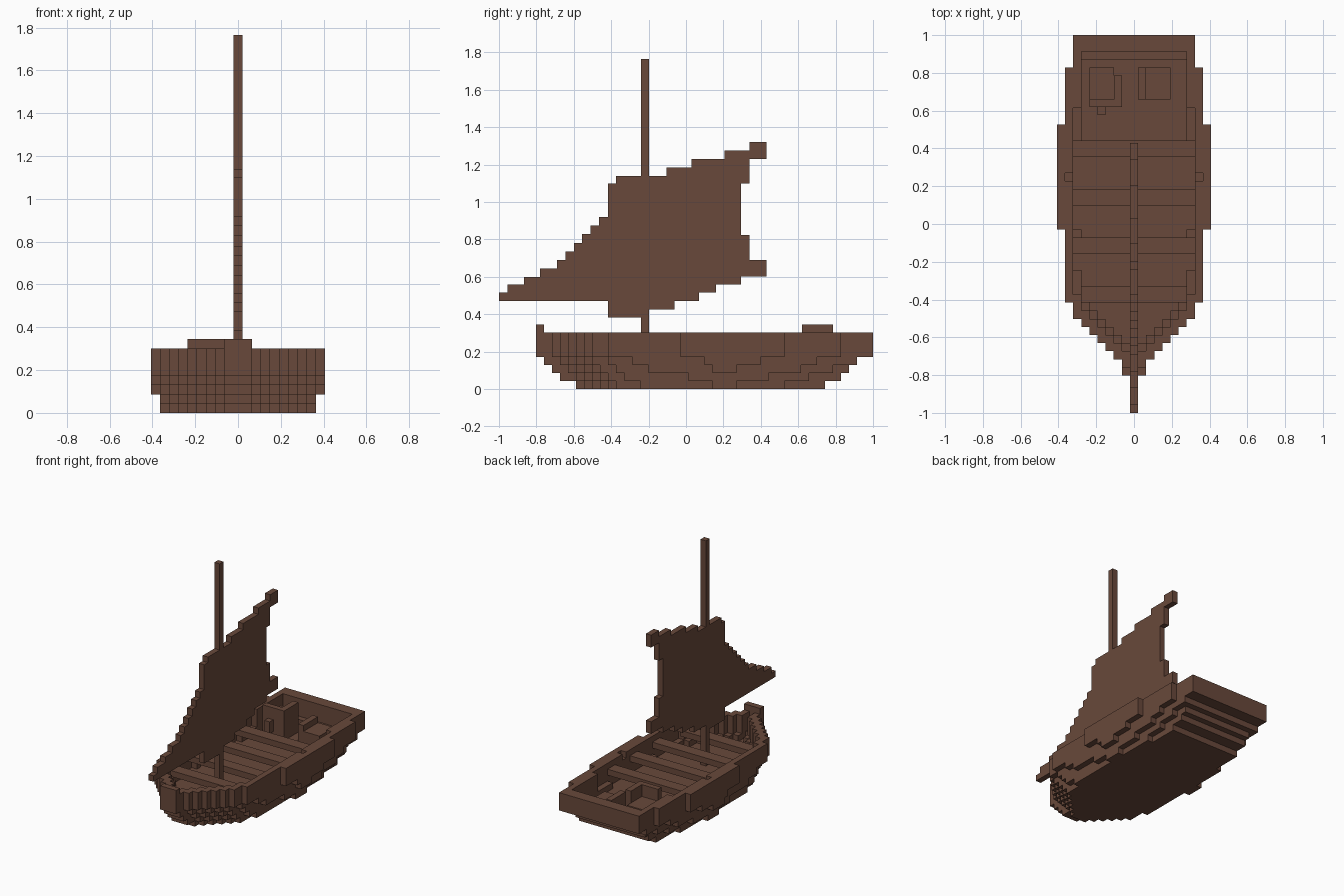
import bpy, bmesh

if "Cube" in bpy.data.objects:
    bpy.data.objects.remove(bpy.data.objects["Cube"])

U = 0.0429   # block edge in plan
H = 0.0431   # block height
mat = bpy.data.materials.new("brown_wood")
mat.diffuse_color = (0.14, 0.066, 0.043, 1)
mat.use_nodes = True
mat.node_tree.nodes["Principled BSDF"].inputs["Base Color"].default_value = mat.diffuse_color


def finish(name, bm):
    bmesh.ops.remove_doubles(bm, verts=bm.verts, dist=1e-5)
    bmesh.ops.recalc_face_normals(bm, faces=bm.faces)
    me = bpy.data.meshes.new(name)
    bm.to_mesh(me)
    bm.free()
    me.materials.append(mat)
    ob = bpy.data.objects.new(name, me)
    bpy.context.collection.objects.link(ob)
    return ob


def box(name, x0, x1, y0, y1, z0, z1):
    bm = bmesh.new()
    bmesh.ops.create_cube(bm, size=1)
    for v in bm.verts:
        v.co = (x1 if v.co.x > 0 else x0, y1 if v.co.y > 0 else y0, z1 if v.co.z > 0 else z0)
    return finish(name, bm)


def row(j):
    return -0.802 + j * U


# Hull layers from the keel up: first row, then (end row, half width in blocks)
top = (0, [(2, 1), (3, 2), (4, 3), (5, 4), (6, 5), (7, 6), (9, 7), (18, 8), (31, 9), (38, 8), (42, 7)])
layers = [
    (5, [(6, 1), (7, 2), (8, 3), (9, 4), (10, 5), (13, 6), (22, 7), (25, 8), (31, 7), (36, 6)]),
    (3, [(5, 1), (6, 2), (7, 3), (8, 4), (9, 5), (11, 6), (19, 7), (29, 8), (34, 7), (38, 6)]),
    (2, [(4, 1), (5, 2), (6, 3), (7, 4), (8, 5), (10, 6), (14, 7), (22, 8), (25, 9), (33, 8), (37, 7), (39, 6)]),
    (1, [(3, 1), (4, 2), (5, 3), (6, 4), (7, 5), (9, 6), (12, 7), (21, 8), (28, 9), (35, 8), (40, 7)]),
    top, top, top,
    (0, [(1, 1)]),   # stem post
]


def half(k, j):
    start, runs = layers[k]
    if j < start:
        return -1
    return next((n for end, n in runs if j < end), -1)


def inner(k, j):
    if k < 3 or k > 6 or j >= (39 if k == 3 else 40):
        return -1
    cap = (7 if j < 29 else 6) if k == 3 else (7 if j < 33 else 6)
    return min(cap, min(half(k, j + d) for d in (-1, 0, 1)) - 1)


cells = {(i, j, k) for k in range(len(layers)) for j in range(42)
         for i in range(-9, 10) if inner(k, j) < abs(i) <= half(k, j)}
for s in (-1, 1):
    cells.discard((8 * s, 24, 6))   # oar notch
    cells.add((7 * s, 17, 3))       # rib

# Hull skin: only the exposed block faces
bm = bmesh.new()
for c in cells:
    for a in range(3):
        for s in (0, 1):
            n = list(c)
            n[a] += 2 * s - 1
            if tuple(n) in cells:
                continue
            b, d = (a + 1) % 3, (a + 2) % 3
            quad = []
            for p, q in ((0, 0), (1, 0), (1, 1), (0, 1)):
                o = list(c)
                o[a] += s
                o[b] += p
                o[d] += q
                quad.append(bm.verts.new(((o[0] - 0.5) * U, row(o[1]), o[2] * H)))
            bm.faces.new(quad if s else quad[::-1])
finish("hull", bm)

# Rowing benches
for n, j in enumerate((9, 15, 21, 27)):
    w = 0.28 if n == 0 else 0.322
    box(f"bench_{n + 1}", -w, w, row(j), row(j + 2), 5 * H, 6 * H)

# Cargo at the stern
box("barrel", -0.236, -0.107, 0.62, 0.828, 3 * H, 6 * H)
box("barrel_rim", -0.236, -0.107, 0.62, 0.66, 6 * H, 8 * H)
box("barrel_side", -0.107, -0.064, 0.62, 0.785, 3 * H, 8 * H)
box("barrel_tap", -0.193, -0.15, 0.578, 0.62, 4 * H, 6 * H)
box("crate", 0.064, 0.193, 0.66, 0.828, 3 * H, 5 * H)
box("crate_lid", 0.021, 0.064, 0.66, 0.828, 3 * H, 6 * H)

# Mast
box("mast", -U / 2, U / 2, -0.241, -0.198, 3 * H, 1.766)

# Sail: stepped outline in side view, (end y, z) per step
upper = [(-0.955, .515), (-0.865, .56), (-0.78, .60), (-0.69, .645), (-0.645, .69), (-0.60, .735),
         (-0.555, .78), (-0.51, .83), (-0.465, .875), (-0.418, .92), (-0.375, 1.10), (-0.105, 1.14),
         (0.03, 1.185), (0.205, 1.23), (0.34, 1.275), (0.43, 1.32)]
lower = [(-0.418, .472), (-0.198, .383), (-0.062, .425), (0.07, .472), (0.16, .515), (0.295, .56), (0.43, .603)]


def stairs(steps):
    y, pts = -1.0, []
    for end, z in steps:
        pts += [(y, z), (end, z)]
        y = end
    return pts


leech = [(0.43, .69), (0.34, .69), (0.34, .825), (0.295, .825), (0.295, 1.10), (0.34, 1.10), (0.34, 1.23), (0.43, 1.23)]
outline = stairs(lower) + leech + stairs(upper)[::-1]
bm = bmesh.new()
face = bm.faces.new([bm.verts.new((-U / 2 + 0.0004, y, z)) for y, z in outline])
ext = bmesh.ops.extrude_face_region(bm, geom=[face])
bmesh.ops.translate(bm, vec=(U - 0.0008, 0, 0),
                    verts=[g for g in ext["geom"] if isinstance(g, bmesh.types.BMVert)])
finish("sail", bm)
